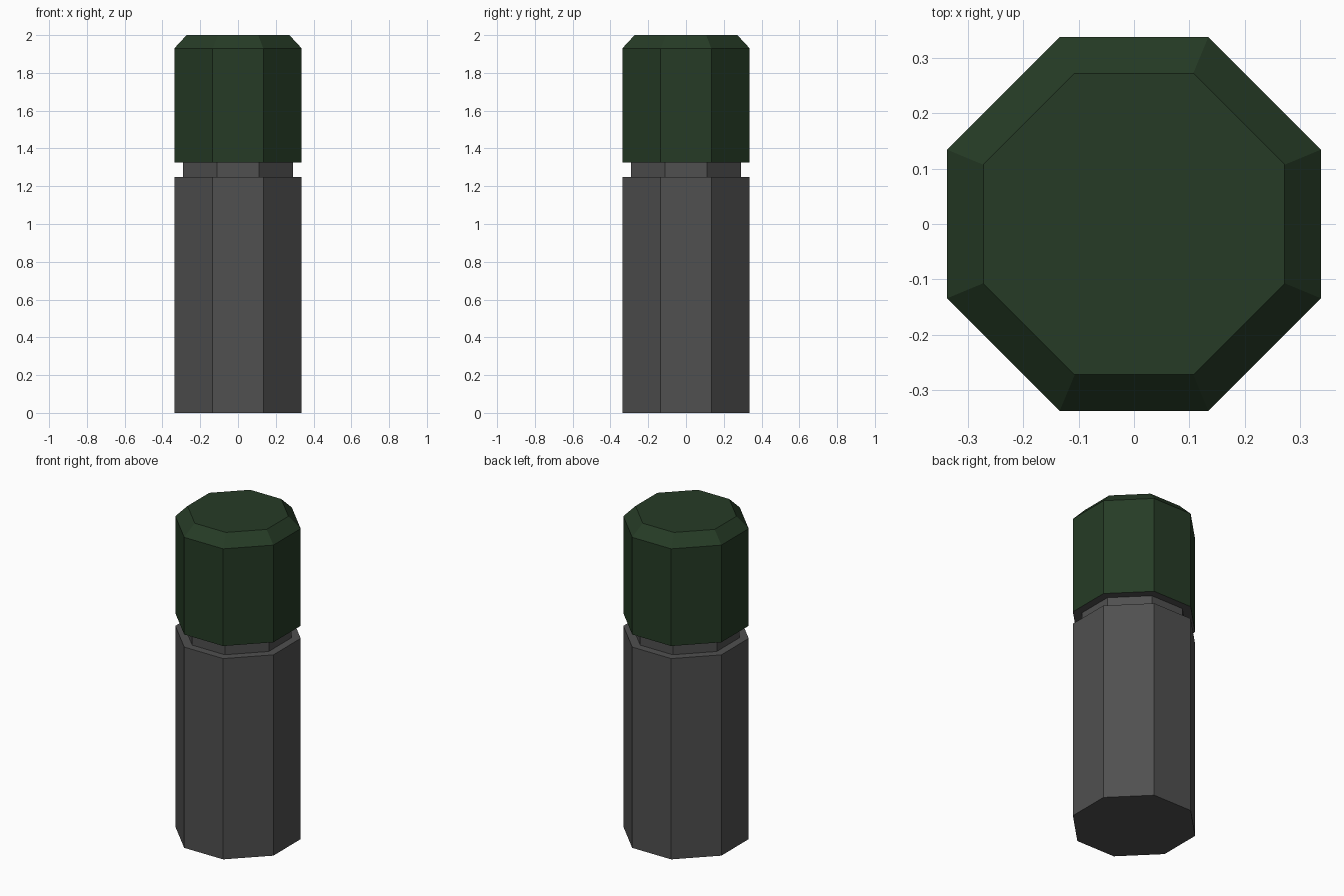
import bpy, bmesh

if "Cube" in bpy.data.objects:
    bpy.data.objects.remove(bpy.data.objects["Cube"])


def material(name, color):
    m = bpy.data.materials.new(name)
    m.diffuse_color = (*color, 1)
    m.use_nodes = True
    m.node_tree.nodes["Principled BSDF"].inputs["Base Color"].default_value = m.diffuse_color
    return m


def octagon(bm, apothem, half_side, z):
    a, h = apothem, half_side
    pts = [(a, -h), (a, h), (h, a), (-h, a), (-a, h), (-a, -h), (-h, -a), (h, -a)]
    return [bm.verts.new((x, y, z)) for x, y in pts]


def lathe(name, sections, mat, close_bottom=False, close_top=False):
    """Skin a stack of octagon sections (apothem, half side, z)."""
    bm = bmesh.new()
    rings = [octagon(bm, *s) for s in sections]
    for lo, hi in zip(rings, rings[1:]):
        for i in range(8):
            j = (i + 1) % 8
            bm.faces.new((lo[i], lo[j], hi[j], hi[i]))
    if close_bottom:
        bm.faces.new(rings[0][::-1])
    if close_top:
        bm.faces.new(rings[-1])
    mesh = bpy.data.meshes.new(name)
    bm.to_mesh(mesh)
    bm.free()
    mesh.materials.append(mat)
    ob = bpy.data.objects.new(name, mesh)
    bpy.context.collection.objects.link(ob)


grey = material("dark grey", (0.08, 0.08, 0.08))
green = material("dark green", (0.019, 0.044, 0.019))

# Body, recessed neck and the grey flange under the cap
lathe("body", [(0.337, 0.134, 0), (0.337, 0.134, 1.248), (0.29, 0.112, 1.248),
               (0.29, 0.112, 1.326), (0.337, 0.134, 1.326)], grey, close_bottom=True)

# Cap with bevelled top
lathe("cap", [(0.337, 0.134, 1.326), (0.337, 0.134, 1.93), (0.272, 0.107, 2.0)],
      green, close_top=True)
